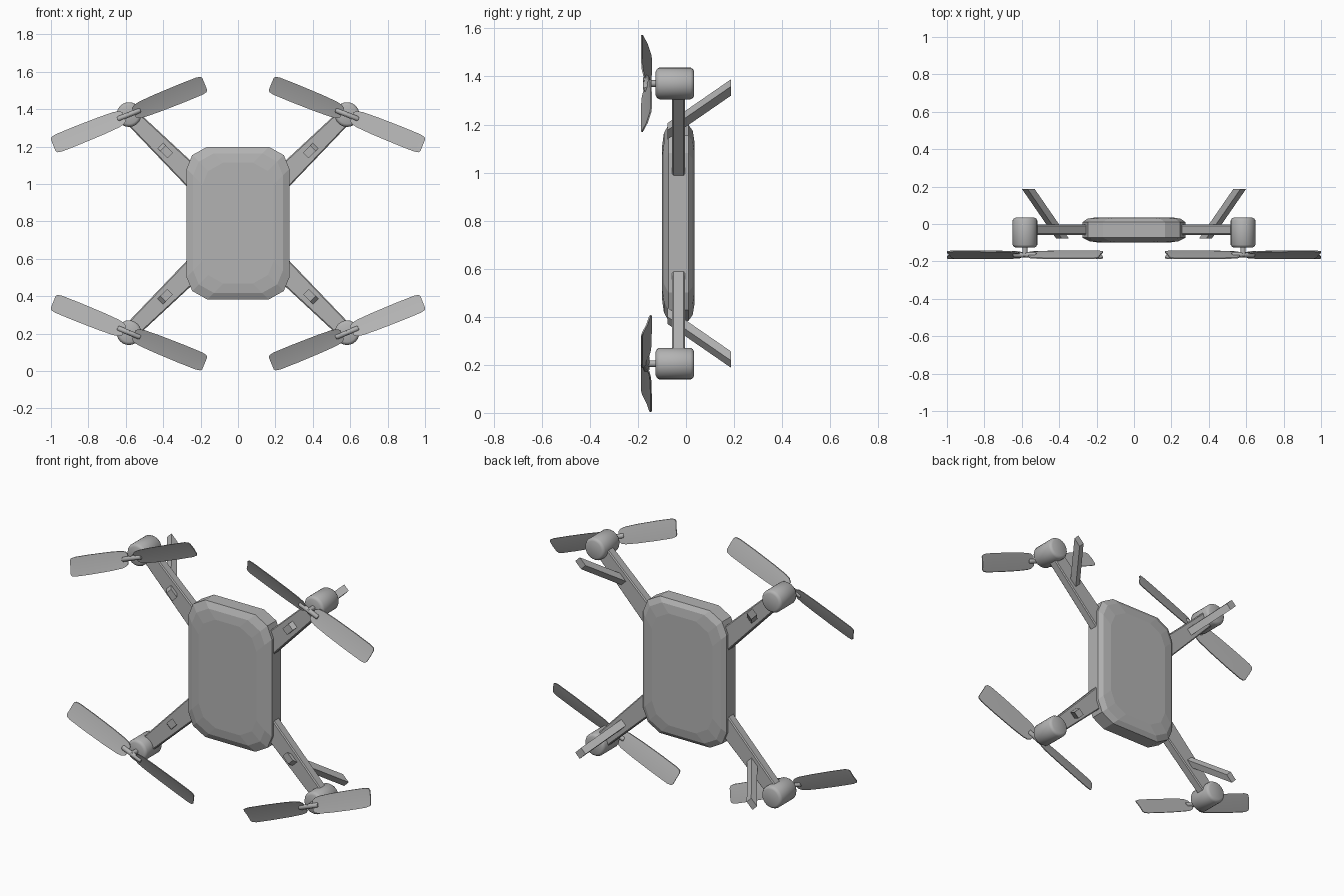
import bpy, bmesh
from math import radians, cos, sin
from mathutils import Vector

if "Cube" in bpy.data.objects:
    bpy.data.objects.remove(bpy.data.objects["Cube"])

CZ = 0.788          # height of the drone's centre
MX, MZ = 0.583, 0.583   # motor offset from centre

grey = bpy.data.materials.new("dark_grey")
grey.diffuse_color = (0.45, 0.45, 0.45, 1)
grey.use_nodes = True
grey.node_tree.nodes["Principled BSDF"].inputs["Base Color"].default_value = grey.diffuse_color


def loft(name, rings, bevel=0, smooth=None):
    """Skin equal-length rings of points and cap both ends."""
    bm = bmesh.new()
    vs = [[bm.verts.new(p) for p in r] for r in rings]
    n = len(vs[0])
    for a, b in zip(vs, vs[1:]):
        for i in range(n):
            j = (i + 1) % n
            bm.faces.new((a[i], a[j], b[j], b[i]))
    bm.faces.new(vs[0])
    bm.faces.new(vs[-1])
    bmesh.ops.recalc_face_normals(bm, faces=bm.faces)
    me = bpy.data.meshes.new(name)
    bm.to_mesh(me)
    bm.free()
    me.materials.append(grey)
    ob = bpy.data.objects.new(name, me)
    bpy.context.collection.objects.link(ob)
    if bevel:
        m = ob.modifiers.new("bevel", 'BEVEL')
        m.width, m.segments = bevel, 1
    if smooth:
        bpy.ops.object.select_all(action='DESELECT')
        bpy.context.view_layer.objects.active = ob
        ob.select_set(True)
        bpy.ops.object.shade_smooth_by_angle(angle=radians(smooth))
    return ob


def lathe_y(name, cx, cz, profile, sides=24):
    """Round part about an axis along y; profile holds (y, radius)."""
    rings = [[(cx + r * cos(radians(360 * i / sides)), y,
               cz + r * sin(radians(360 * i / sides))) for i in range(sides)]
             for y, r in profile]
    return loft(name, rings, smooth=35)


# Body shell: chamfered-corner outline with softened front and back
corner = [(0.165, 0.408), (0.245, 0.363), (0.275, 0.290)]
outline = []
for sx, sz, order in ((1, 1, 1), (1, -1, -1), (-1, -1, 1), (-1, 1, -1)):
    outline += [(sx * x, sz * z) for x, z in corner[::order]]


def body_ring(y, d):
    return [(x - d * (1 if x > 0 else -1), y,
             CZ + 0.003 + z - d * (1 if z > 0 else -1)) for x, z in outline]


loft("body_shell", [body_ring(-0.099, 0.085), body_ring(-0.092, 0.035),
                    body_ring(-0.073, 0.0), body_ring(0.010, 0.0),
                    body_ring(0.028, 0.025), body_ring(0.036, 0.075)])


def add_arm(sx, sz, tag):
    def P(x, y, z):
        return Vector((sx * x, y, CZ + sz * z))
    d = 0.7071

    # Tapered arm from body to motor
    def arm_ring(x, z, w):
        return [P(x + s * w * d, y, z - s * w * d)
                for s, y in ((-1, -0.058), (1, -0.058), (1, -0.004), (-1, -0.004))]
    loft("arm_" + tag, [arm_ring(0.225, 0.231, 0.058), arm_ring(0.56, 0.561, 0.044)],
         bevel=0.006)

    # Slanted leg running through the arm, cut flat at both ends
    def leg_ring(y):
        k = 0.69 * (y - 0.187)
        cx, cz = 0.565 + k, 0.566 + k
        return [P(cx + (a * 0.027 + b * 0.021) * d, y, cz + (a * 0.027 - b * 0.021) * d)
                for a, b in ((-1, -1), (1, -1), (1, 1), (-1, 1))]
    loft("leg_" + tag, [leg_ring(-0.078), leg_ring(0.187)])

    # Motor can and shaft
    mx, mz = sx * MX, CZ + sz * MZ
    lathe_y("motor_" + tag, mx, mz, [(-0.126, 0.050), (-0.121, 0.060), (-0.111, 0.066),
                                     (0.019, 0.066), (0.029, 0.060), (0.034, 0.050)])
    lathe_y("shaft_" + tag, mx, mz, [(-0.176, 0.009), (-0.172, 0.014), (-0.120, 0.014)], 12)

    # Two pitched blades plus the hub bar
    u = Vector((-sx * cos(radians(22)), 0, sz * sin(radians(22))))
    for side, k in (("inner", 1), ("outer", -1)):
        uu = u * k
        v = Vector((-uu.z, 0, uu.x))
        if v.z < 0:
            v = -v
        tilt = -0.40 * k    # inner blades lean their upper edge forward

        def blade_ring(t, w):
            pts = []
            for th, row in ((-0.003, (-w, 0, w)), (0.003, (w, 0, -w))):
                for s in row:
                    bow = 0.003 if s == 0 else 0
                    pts.append(Vector((mx, -0.165 + th + s * tilt + bow, mz)) + uu * t + v * s)
            return pts
        loft(f"blade_{side}_{tag}",
             [blade_ring(t, w) for t, w in ((0.028, 0.026), (0.045, 0.038), (0.075, 0.044),
                                            (0.16, 0.048), (0.30, 0.050), (0.405, 0.049),
                                            (0.430, 0.044), (0.437, 0.034))], smooth=35)

    def hub_ring(t, r):
        n = Vector((-u.z, 0, u.x))
        return [Vector((mx, -0.165 + r * sin(radians(45 * i)), mz)) + u * t
                + n * (r * cos(radians(45 * i))) for i in range(8)]
    loft("propeller_hub_" + tag, [hub_ring(-0.066, 0.010), hub_ring(-0.060, 0.014),
                                  hub_ring(0.060, 0.014), hub_ring(0.066, 0.010)], smooth=50)


for sx, h in ((-1, "left"), (1, "right")):
    for sz, w in ((1, "upper"), (-1, "lower")):
        add_arm(sx, sz, f"{w}_{h}")
